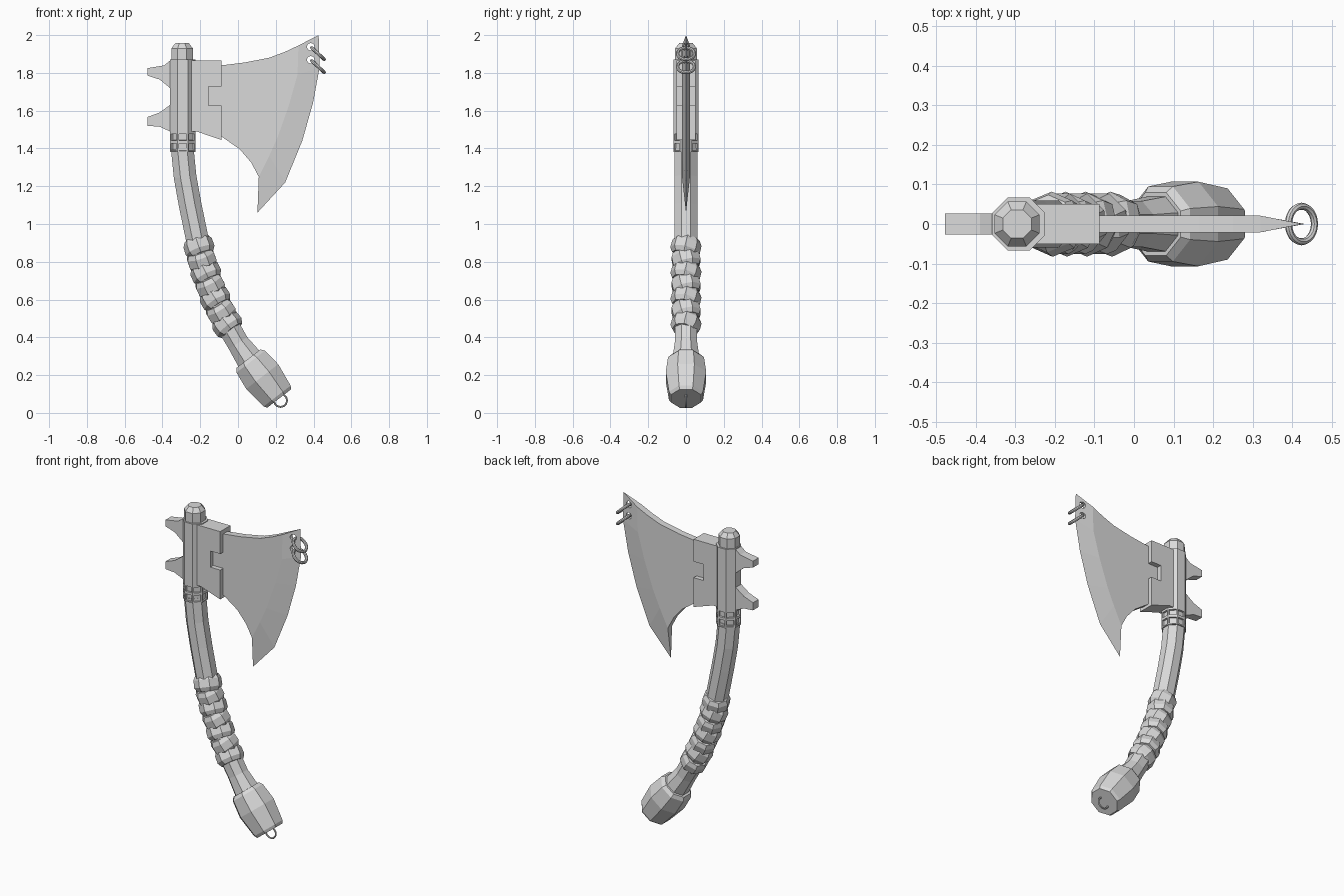
import bpy, bmesh, math
from mathutils import Vector

if "Cube" in bpy.data.objects:
    bpy.data.objects.remove(bpy.data.objects["Cube"])

grey = bpy.data.materials.new("plain_grey")
grey.use_nodes = True
COLOUR = (0.7, 0.7, 0.7, 1)
grey.diffuse_color = COLOUR
grey.node_tree.nodes["Principled BSDF"].inputs["Base Color"].default_value = COLOUR


def finish(name, bm):
    bmesh.ops.recalc_face_normals(bm, faces=bm.faces)
    mesh = bpy.data.meshes.new(name)
    bm.to_mesh(mesh)
    bm.free()
    mesh.materials.append(grey)
    obj = bpy.data.objects.new(name, mesh)
    bpy.context.collection.objects.link(obj)
    return obj


def tube(name, points, radii, sides=8, phase=0.5, inset=None):
    """Faceted tube through 3D points; radii are measured to the flats."""
    bm = bmesh.new()
    points = [Vector(p) for p in points]
    rings = []
    for i, (p, r) in enumerate(zip(points, radii)):
        d = (points[min(i + 1, len(points) - 1)] - points[max(i - 1, 0)]).normalized()
        n = d.cross(Vector((0, 1, 0))).normalized()
        b = n.cross(d)
        r /= math.cos(math.pi / sides)
        angles = [math.tau * (k + phase) / sides for k in range(sides)]
        rings.append([bm.verts.new(p + r * (math.cos(a) * n + math.sin(a) * b)) for a in angles])
    walls = []
    for low, high in zip(rings, rings[1:]):
        for k in range(sides):
            j = (k + 1) % sides
            walls.append(bm.faces.new((low[k], low[j], high[j], high[k])))
    bm.faces.new(rings[0])
    bm.faces.new(rings[-1])
    bmesh.ops.recalc_face_normals(bm, faces=bm.faces)
    if inset:
        bmesh.ops.inset_individual(bm, faces=walls, thickness=inset)
        # sink the inner faces straight inwards as sharp-walled windows
        bmesh.ops.inset_individual(bm, faces=walls, thickness=0.001, depth=-inset)
    return finish(name, bm)


def plate(name, outline, half):
    """Flat plate: an x-z outline thickened to both sides of y = 0."""
    bm = bmesh.new()
    front = [bm.verts.new((x, -half, z)) for x, z in outline]
    back = [bm.verts.new((x, half, z)) for x, z in outline]
    bm.faces.new(front)
    bm.faces.new(back)
    for i in range(len(outline)):
        bm.faces.new((front[i - 1], front[i], back[i], back[i - 1]))
    return finish(name, bm)


def ring(name, x, z, major, minor, rotation):
    bpy.ops.mesh.primitive_torus_add(
        major_segments=24, minor_segments=8, major_radius=major, minor_radius=minor,
        location=(x, 0, z), rotation=rotation)
    obj = bpy.context.object
    obj.name = name
    obj.data.materials.append(grey)
    bpy.ops.object.shade_smooth_by_angle()
    return obj


# Curved shaft
PATH = [(-.295, 1.4), (-.28, 1.25), (-.253, 1.1), (-.222, .95), (-.19, .8),
        (-.14, .65), (-.075, .5), (0, .37), (.07, .27)]
path = [Vector((x, 0, z)) for x, z in PATH]
tube("shaft", path, [.06] * 7 + [.058, .072])


def on_path(z):
    for a, b in zip(path, path[1:]):
        if b.z <= z <= a.z:
            return a.lerp(b, (a.z - z) / (a.z - b.z)), (b - a).normalized()


# Overlapping tilted grip wraps
WRAPS = 7
for i in range(WRAPS):
    centre, d = on_path(.88 - .41 * i / (WRAPS - 1))
    side = 1 if i % 2 else -1
    d = (d + Vector((.1, .22 * side, .1))).normalized()
    tube(f"grip_wrap_{i + 1}", [centre + d * s for s in (-.046, -.022, .022, .046)],
         [.06, .073, .074, .06], phase=.5 if i % 2 else 0)

# Faceted pommel and its hanging loop
top = Vector((.055, 0, .287))
axis = Vector((.61, 0, -.79))
tube("pommel", [top + axis * s for s in (0, .02, .12, .25, .267)],
     [.08, .095, .107, .09, .08])
ring("pommel_loop", .225, .066, .034, .005, (math.pi / 2, 0, 0))

# Collar with two rows of sunken windows, head sleeve and cap
AXIS_X = -.292
tube("collar", [(AXIS_X, 0, z) for z in (1.38, 1.435, 1.485)], [.067] * 3, inset=.011)
tube("head_sleeve", [(AXIS_X, 0, z) for z in (1.48, 1.87)], [.067, .067])
tube("top_cap", [(AXIS_X - .004, 0, z) for z in (1.86, 1.93, 1.957)], [.057, .057, .036])

# Blade socket with a notch, and the two rear prongs
plate("blade_socket", [(-.29, 1.865), (-.087, 1.865), (-.087, 1.727), (-.155, 1.727),
                       (-.155, 1.627), (-.087, 1.627), (-.087, 1.445), (-.22, 1.49),
                       (-.29, 1.49)], .05)
plate("upper_prong", [(-.3, 1.865), (-.36, 1.865), (-.39, 1.84), (-.478, 1.825),
                      (-.478, 1.785), (-.415, 1.765), (-.36, 1.72), (-.3, 1.72)], .027)
plate("lower_prong", [(-.3, 1.63), (-.36, 1.63), (-.415, 1.59), (-.478, 1.567),
                      (-.478, 1.52), (-.415, 1.515), (-.36, 1.49), (-.3, 1.49)], .027)

# Blade: flat body with a long bevel down to the cutting edge
BODY = [(.07, 1.325), (.01, 1.395), (-.087, 1.463), (-.2, 1.51), (-.2, 1.84),
        (-.087, 1.84), (.035, 1.855), (.165, 1.88), (.25, 1.912)]
BEVEL = [(.32, 1.945), (.315, 1.79), (.27, 1.63), (.21, 1.46), (.165, 1.36), (.11, 1.25)]
EDGE = [(.427, 2), (.432, 1.83), (.397, 1.64), (.34, 1.44), (.25, 1.22), (.103, 1.06)]
bm = bmesh.new()
edge = [bm.verts.new((x, 0, z)) for x, z in EDGE]
sheets = []
for y in (-.021, .021):
    sheet = [bm.verts.new((x, y, z)) for x, z in BODY + BEVEL]
    bm.faces.new(sheet)
    inner = sheet[len(BODY):]
    for i in range(len(edge) - 1):
        bm.faces.new((inner[i], inner[i + 1], edge[i + 1], edge[i]))
    sheets.append(sheet)
a, b = sheets
for i in range(-1, len(BODY)):
    bm.faces.new((a[i], a[i + 1], b[i + 1], b[i]))
bm.faces.new((a[len(BODY)], b[len(BODY)], edge[0]))
bm.faces.new((a[-1], b[-1], edge[-1]))
blade = finish("blade", bm)

# Two holes near the blade tip, each with a hanging ring
for label, z in (("upper", 1.902), ("lower", 1.833)):
    bpy.ops.mesh.primitive_cylinder_add(vertices=12, radius=.02, depth=.2,
                                        location=(.385, 0, z + .036),
                                        rotation=(math.pi / 2, 0, 0))
    cutter = bpy.context.object
    cutter.hide_render = True
    cut = blade.modifiers.new("hole", 'BOOLEAN')
    cut.operation = 'DIFFERENCE'
    cut.solver = 'EXACT'
    cut.object = cutter
    bpy.context.view_layer.objects.active = blade
    bpy.ops.object.modifier_apply(modifier=cut.name)
    bpy.data.objects.remove(cutter)
    ring(f"{label}_blade_ring", .424, z, .045, .009, (0, math.radians(43), 0))
